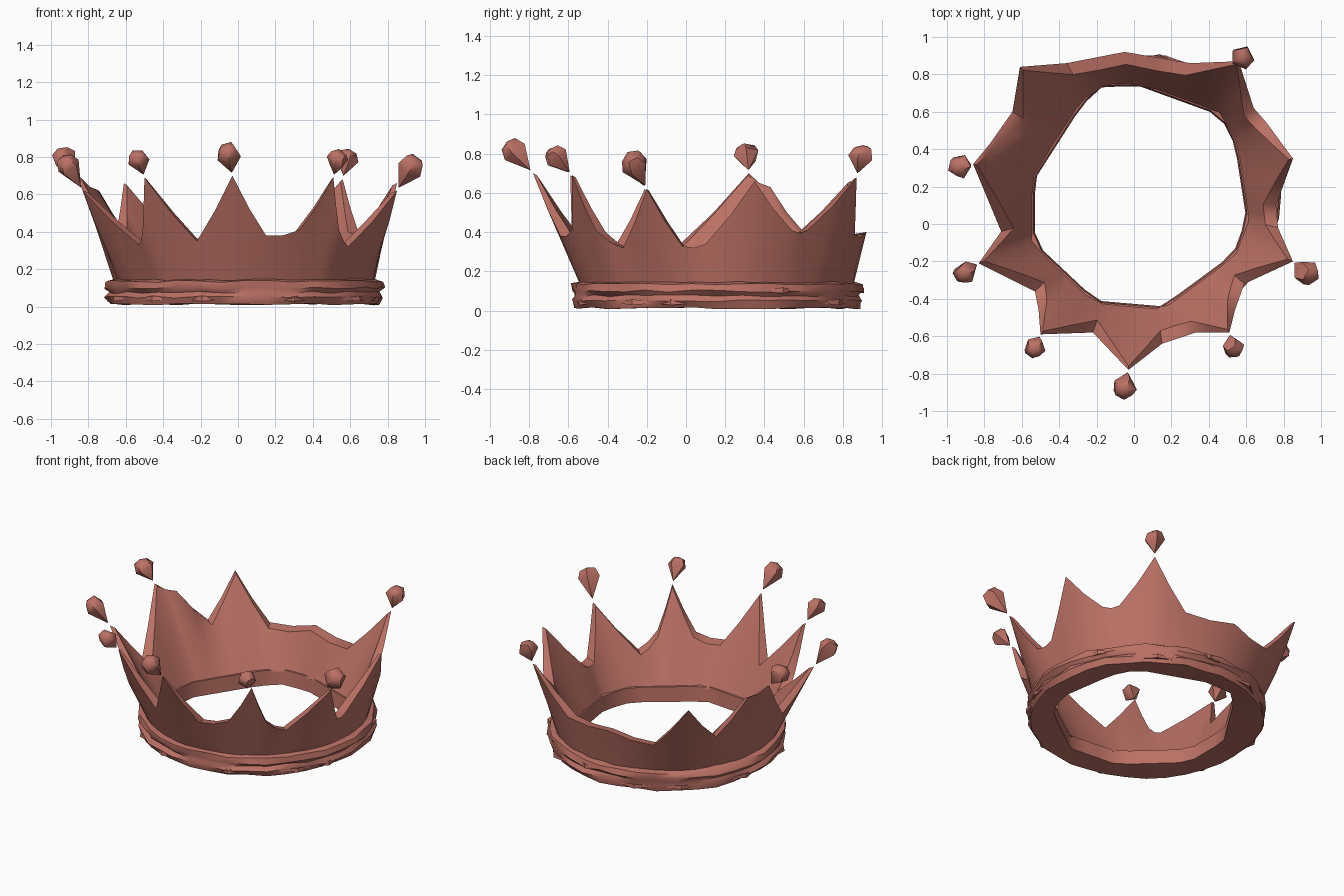
import bpy, bmesh, math, random
from mathutils import Vector, geometry

random.seed(4)
cube = bpy.data.objects.get("Cube")
if cube:
    bpy.data.objects.remove(cube, do_unlink=True)

# One clay-like rose colour
mat = bpy.data.materials.new("dusty_rose")
mat.use_nodes = True
COLOUR = (0.50, 0.165, 0.13, 1)
mat.diffuse_color = COLOUR
mat.node_tree.nodes["Principled BSDF"].inputs["Base Color"].default_value = COLOUR

CENTRE = Vector((0.035, 0.16, 0))


def finish(bm, name, angle):
    bmesh.ops.recalc_face_normals(bm, faces=bm.faces)
    mesh = bpy.data.meshes.new(name)
    bm.to_mesh(mesh)
    bm.free()
    mesh.materials.append(mat)
    obj = bpy.data.objects.new(name, mesh)
    bpy.context.collection.objects.link(obj)
    bpy.ops.object.select_all(action='DESELECT')
    obj.select_set(True)
    bpy.context.view_layer.objects.active = obj
    bpy.ops.object.shade_smooth_by_angle(angle=math.radians(angle))


def ring_loft(columns, name, angle):
    """Join closed cross-sections around the circle into one solid ring."""
    bm = bmesh.new()
    cols = [[bm.verts.new(p) for p in col] for col in columns]
    n, m = len(cols), len(cols[0])
    for i in range(n):
        a, b = cols[i], cols[(i + 1) % n]
        for j in range(m):
            k = (j + 1) % m
            bm.faces.new((a[j], b[j], b[k], a[k]))
    finish(bm, name, angle)


def polar(angle, r, z):
    return CENTRE + Vector((r * math.cos(angle), r * math.sin(angle), z))


# Uneven many-sided opening: corners on the plan
opening = [Vector(p) for p in (
    (-0.53, 0.24), (-0.53, -0.10), (-0.20, -0.41), (0.15, -0.44),
    (0.53, -0.16), (0.60, 0.03), (0.54, 0.42), (0.46, 0.58),
    (0.02, 0.74), (-0.18, 0.73), (-0.28, 0.63))]


def opening_radius(angle):
    mid = CENTRE.xy
    far = polar(angle, 2, 0).xy
    for a, b in zip(opening, opening[1:] + opening[:1]):
        hit = geometry.intersect_line_line_2d(mid, far, a, b)
        if hit:
            return (hit - mid).length
    return 0.58


# Crown rim: point tips, with the dips and shoulders between them
rim = [Vector(p) for p in (
    (-0.03, -0.78, 0.70), (0.15, -0.64, 0.38), (0.33, -0.58, 0.41),
    (0.51, -0.58, 0.69), (0.54, -0.46, 0.41), (0.59, -0.32, 0.32),
    (0.85, -0.20, 0.62), (0.77, -0.02, 0.33), (0.76, 0.10, 0.34),
    (0.85, 0.35, 0.66), (0.71, 0.54, 0.41), (0.64, 0.62, 0.41),
    (0.56, 0.87, 0.68), (0.30, 0.86, 0.38),
    (-0.05, 0.92, 0.40), (-0.36, 0.86, 0.36),
    (-0.61, 0.84, 0.66), (-0.65, 0.60, 0.40), (-0.77, 0.43, 0.63),
    (-0.86, 0.32, 0.70), (-0.71, -0.04, 0.33),
    (-0.83, -0.21, 0.62), (-0.53, -0.36, 0.33), (-0.51, -0.46, 0.40),
    (-0.50, -0.59, 0.69), (-0.22, -0.58, 0.35))]

wall_columns = []
for i, p in enumerate(rim):
    q = rim[(i + 1) % len(rim)]
    for t in (0, 0.5):
        top = p.lerp(q, t)
        top.z -= 0.03 * t
        flat = top - CENTRE
        ang = math.atan2(flat.y, flat.x)
        r = math.hypot(flat.x, flat.y)
        # Thick in the dips, thin at the tips
        thick = 0.02 + 0.05 * max(0, min(1, (0.68 - top.z) / 0.3))
        outer = polar(ang, 0.695, 0.12)
        inner = polar(ang, opening_radius(ang) + 0.01, 0.12)
        lip = polar(ang, r - thick, top.z - 0.01)
        wall_columns.append([
            outer, outer.lerp(top, 0.5), top,
            lip, inner.lerp(lip, 0.5), inner])
ring_loft(wall_columns, "pointed_wall", 50)

# Rough rolled band around the base
outer_profile = ((0.725, 0.012), (0.742, 0.05), (0.725, 0.075),
                 (0.742, 0.10), (0.735, 0.135), (0.68, 0.15))
band_columns = []
SEGMENTS = 36
for i in range(SEGMENTS):
    ang = math.tau * i / SEGMENTS
    col = []
    for r, z in outer_profile:
        rough = 0.012
        col.append(polar(ang, r + random.uniform(-rough, rough),
                         z + random.uniform(-0.5, 0.5) * rough))
    hole = opening_radius(ang)
    col += [polar(ang, hole + 0.008, 0.13), polar(ang, hole, 0.03)]
    band_columns.append(col)
ring_loft(band_columns, "base_band", 40)

# Thin broken flakes lying along the band
for i in range(12):
    start = math.tau * (i + random.random() * 0.5) / 12
    z = random.choice((0.04, 0.10))
    bm = bmesh.new()
    ends = [bm.verts.new(polar(start + s, 0.72, z)) for s in (0, 0.4)]
    middle = [bm.verts.new(polar(start + s, r, z + dz))
              for s, r, dz in ((0.2, 0.753, 0.018), (0.2, 0.755, -0.012), (0.2, 0.71, 0))]
    for e in ends:
        for a in range(3):
            bm.faces.new((e, middle[a], middle[(a + 1) % 3]))
    finish(bm, "band_flake", 30)


# Faceted gems balanced on the points
def gem(name, tip, centre, size):
    centre = Vector(centre)
    axis = (centre - tip).normalized()
    turn = axis.to_track_quat('Z', 'Y')
    bm = bmesh.new()
    rings = []
    for r, h in ((0.85, 0.0), (0.6, 0.65)):
        ring = []
        for k in range(5):
            a = math.tau * (k + random.uniform(-0.12, 0.12)) / 5
            local = Vector((r * math.cos(a), r * math.sin(a), h + random.uniform(-0.1, 0.1)))
            ring.append(bm.verts.new(centre + turn @ (local * size)))
        rings.append(ring)
    foot = bm.verts.new(tip + axis * 0.02)
    crown = bm.verts.new(centre + axis * size * 0.85)
    low, high = rings
    for k in range(5):
        n = (k + 1) % 5
        bm.faces.new((foot, low[n], low[k]))
        bm.faces.new((low[k], low[n], high[n], high[k]))
        bm.faces.new((high[k], high[n], crown))
    finish(bm, name, 55)


for name, tip, centre, size in (
        ("front_gem", 0, (-0.05, -0.87, 0.81), 0.08),
        ("front_left_gem", 3, (0.53, -0.655, 0.78), 0.07),
        ("side_left_gem", 6, (0.92, -0.26, 0.74), 0.085),
        ("back_left_gem", 12, (0.58, 0.89, 0.78), 0.078),
        ("side_right_gem", 19, (-0.925, 0.31, 0.79), 0.08),
        ("middle_right_gem", 21, (-0.905, -0.26, 0.75), 0.075),
        ("front_right_gem", 24, (-0.53, -0.66, 0.78), 0.07)):
    gem(name, rim[tip], centre, size)
